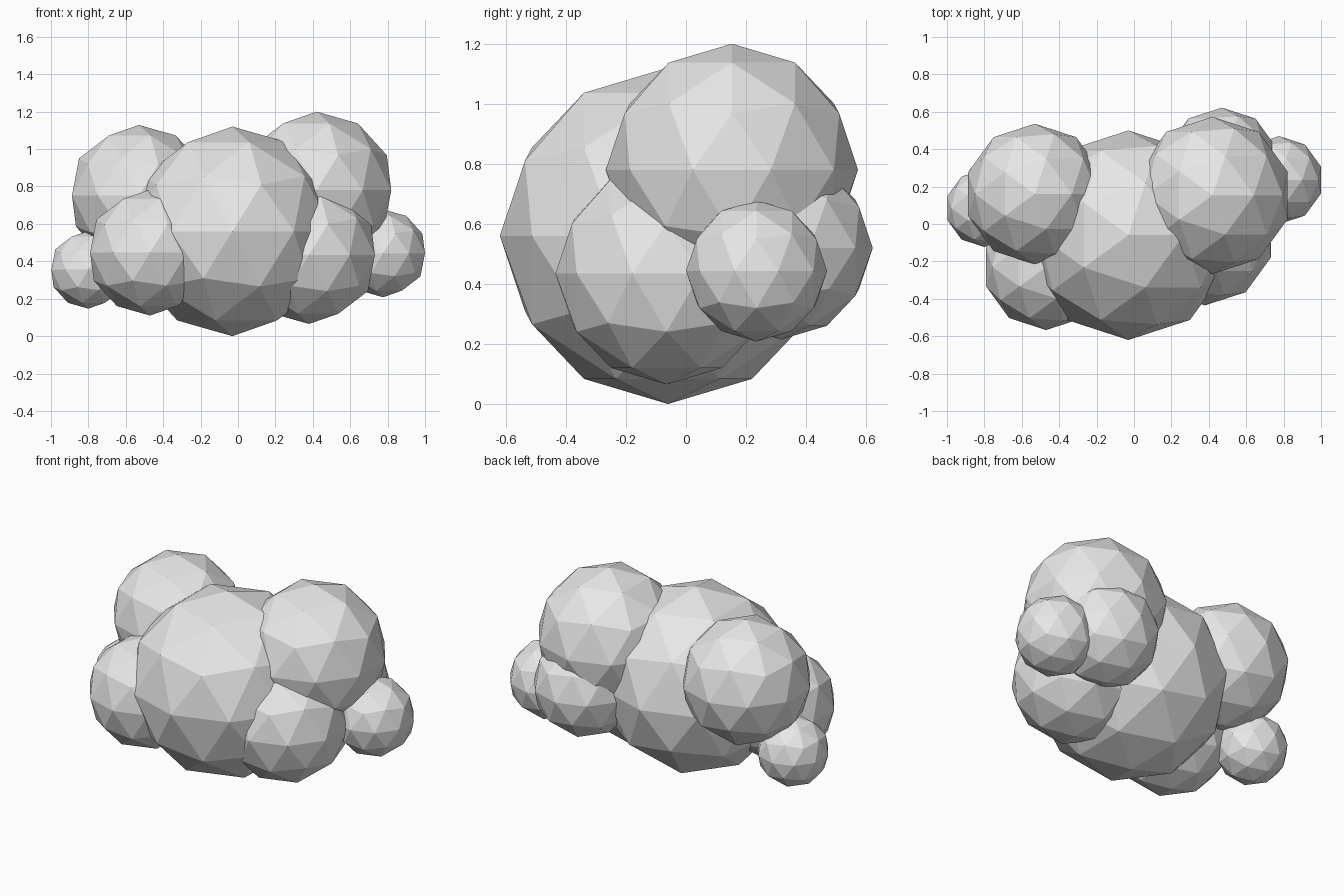
import bpy

if "Cube" in bpy.data.objects:
    bpy.data.objects.remove(bpy.data.objects["Cube"])

# One pale grey-white for the whole cloud
mat = bpy.data.materials.new("cloud white")
mat.diffuse_color = (0.8, 0.8, 0.8, 1.0)
mat.use_nodes = True
mat.node_tree.nodes["Principled BSDF"].inputs["Base Color"].default_value = mat.diffuse_color

# Puffs: name, centre, radius
puffs = [
    ("main_puff", (-0.03, -0.06, 0.56), 0.56),
    ("upper_right_puff", (0.42, 0.153, 0.78), 0.42),
    ("upper_left_puff", (-0.53, 0.16, 0.753), 0.376),
    ("front_left_puff", (-0.47, -0.23, 0.447), 0.337),
    ("front_right_puff", (0.38, -0.065, 0.435), 0.37),
    ("back_right_puff", (0.47, 0.317, 0.52), 0.305),
    ("far_right_puff", (0.776, 0.235, 0.443), 0.235),
    ("far_left_puff", (-0.80, 0.085, 0.355), 0.208),
]

# Each puff is a flat-shaded 80-sided ball
for name, centre, radius in puffs:
    bpy.ops.mesh.primitive_ico_sphere_add(subdivisions=2, radius=radius, location=centre)
    puff = bpy.context.object
    puff.name = name
    puff.data.materials.append(mat)
